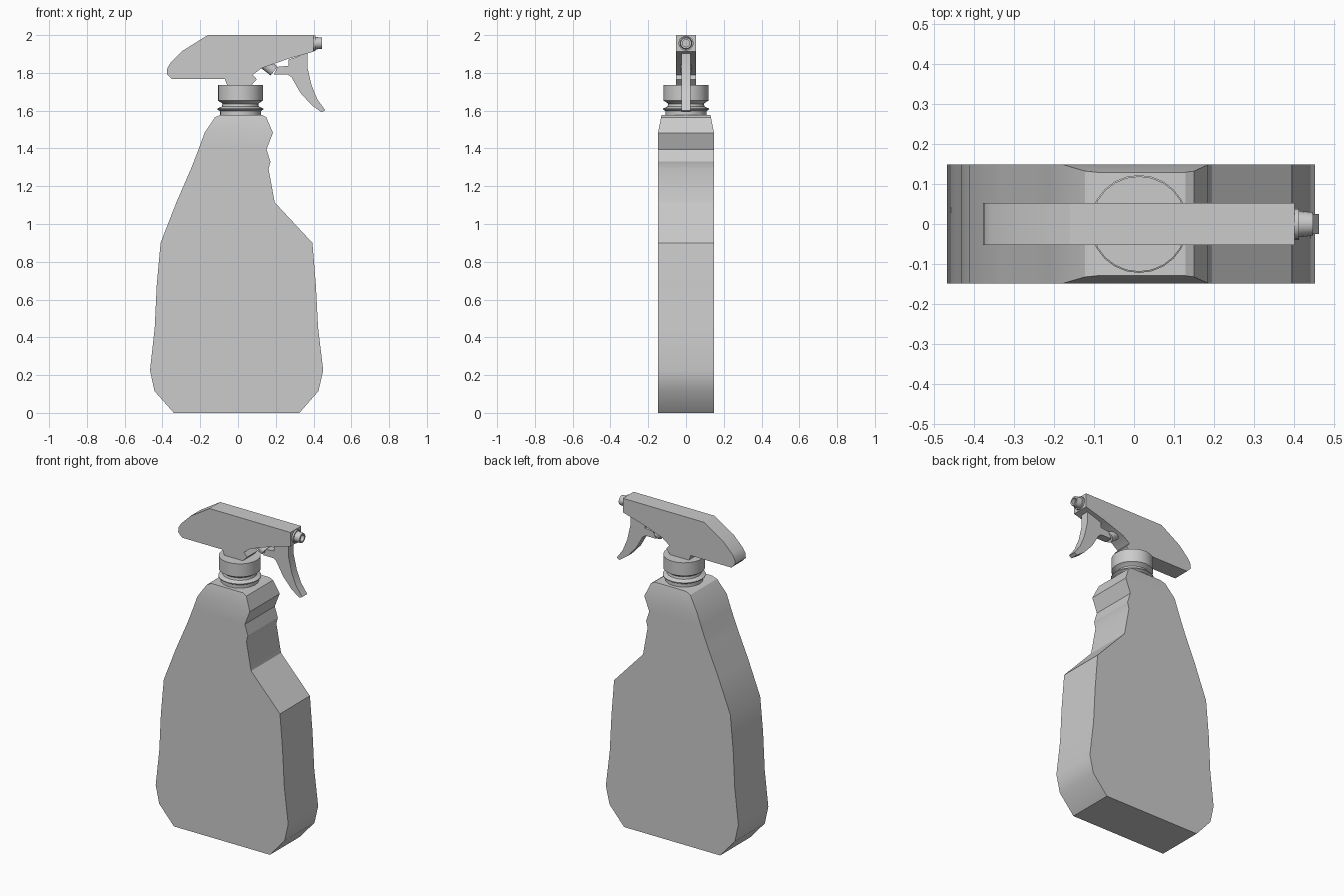
import bpy, bmesh, math
from mathutils import Vector, Matrix


def finish(name, bm, angle=30):
    bmesh.ops.recalc_face_normals(bm, faces=bm.faces)
    me = bpy.data.meshes.new(name)
    bm.to_mesh(me)
    bm.free()
    ob = bpy.data.objects.new(name, me)
    bpy.context.collection.objects.link(ob)
    bpy.ops.object.select_all(action='DESELECT')
    ob.select_set(True)
    bpy.context.view_layer.objects.active = ob
    bpy.ops.object.shade_smooth_by_angle(angle=math.radians(angle))
    return ob


def loft(bm, rings):
    """Bridge equal-length rings and cap both ends."""
    loops = [[bm.verts.new(p) for p in r] for r in rings]
    for a, b in zip(loops, loops[1:]):
        n = len(a)
        for i in range(n):
            j = (i + 1) % n
            bm.faces.new((a[i], a[j], b[j], b[i]))
    bm.faces.new(loops[0])
    bm.faces.new(loops[-1])


def slab(name, profile, half):
    """Extrude an x-z outline symmetrically in y."""
    bm = bmesh.new()
    loft(bm, [[(x, y, z) for x, z in profile] for y in (-half, half)])
    return finish(name, bm)


def lathe(name, profile, origin, axis, sides=24):
    """Revolve (radius, distance) pairs round an axis."""
    rot = Vector((0, 0, 1)).rotation_difference(Vector(axis)).to_matrix().to_4x4()
    m = Matrix.Translation(origin) @ rot
    bm = bmesh.new()
    loft(bm, [[m @ Vector((r * math.cos(2 * math.pi * k / sides),
                           r * math.sin(2 * math.pi * k / sides), d))
               for k in range(sides)] for r, d in profile])
    return finish(name, bm)


# Bottle body: rows of z, left x, right x, half depth
rows = [
    (0.0, -0.34, 0.325, 0.148), (0.115, -0.442, 0.426, 0.148),
    (0.225, -0.466, 0.451, 0.148), (0.45, -0.441, 0.424, 0.148),
    (0.68, -0.43, 0.412, 0.148), (0.90, -0.41, 0.394, 0.148),
    (1.115, -0.326, 0.194, 0.148), (1.29, -0.25, 0.162, 0.148),
    (1.33, -0.234, 0.172, 0.148), (1.395, -0.209, 0.151, 0.148),
    (1.483, -0.177, 0.185, 0.148), (1.565, -0.122, 0.15, 0.132),
    (1.578, -0.092, 0.128, 0.129),
]
bm = bmesh.new()
loft(bm, [[(l, -h, z), (r, -h, z), (r, h, z), (l, h, z)] for z, l, r, h in rows])
finish("bottle_body", bm)

# Neck flange and screw collar
CX = 0.0125
lathe("bottle_neck", [(0.108, 1.57), (0.108, 1.598), (0.122, 1.606), (0.122, 1.611),
                      (0.098, 1.622), (0.09, 1.66)], (CX, 0, 0), (0, 0, 1))
lathe("screw_collar", [(0.085, 1.625), (0.098, 1.64), (0.119, 1.653), (0.119, 1.735)],
      (CX, 0, 0), (0, 0, 1))

# Sprayer head
slab("sprayer_head", [
    (-0.16, 2.0), (0.4, 2.0), (0.4, 1.912), (0.267, 1.875), (0.125, 1.825),
    (0.078, 1.79), (0.1, 1.765), (0.066, 1.73), (-0.055, 1.73), (-0.07, 1.767),
    (-0.35, 1.767), (-0.377, 1.795), (-0.374, 1.825), (-0.357, 1.853),
    (-0.293, 1.917)], 0.053)

# Nozzle with recessed opening
lathe("nozzle", [(0.04, 0.39), (0.04, 0.411), (0.033, 0.411), (0.029, 0.446),
                 (0.019, 0.446), (0.019, 0.425)], (0, 0, 1.957), (1, 0, 0), 16)

# Trigger lever with its push tab
slab("trigger", [
    (0.267, 1.87), (0.367, 1.905), (0.367, 1.83), (0.389, 1.735), (0.42, 1.66),
    (0.462, 1.602), (0.442, 1.592), (0.389, 1.63), (0.33, 1.695), (0.283, 1.777),
    (0.262, 1.792), (0.19, 1.792), (0.21, 1.832), (0.267, 1.838)], 0.025)

# Pump piston
lathe("pump_piston", [(0.03, 0.0), (0.03, 0.09)], (0.12, 0, 1.865), (0.79, 0, -0.61), 16)
